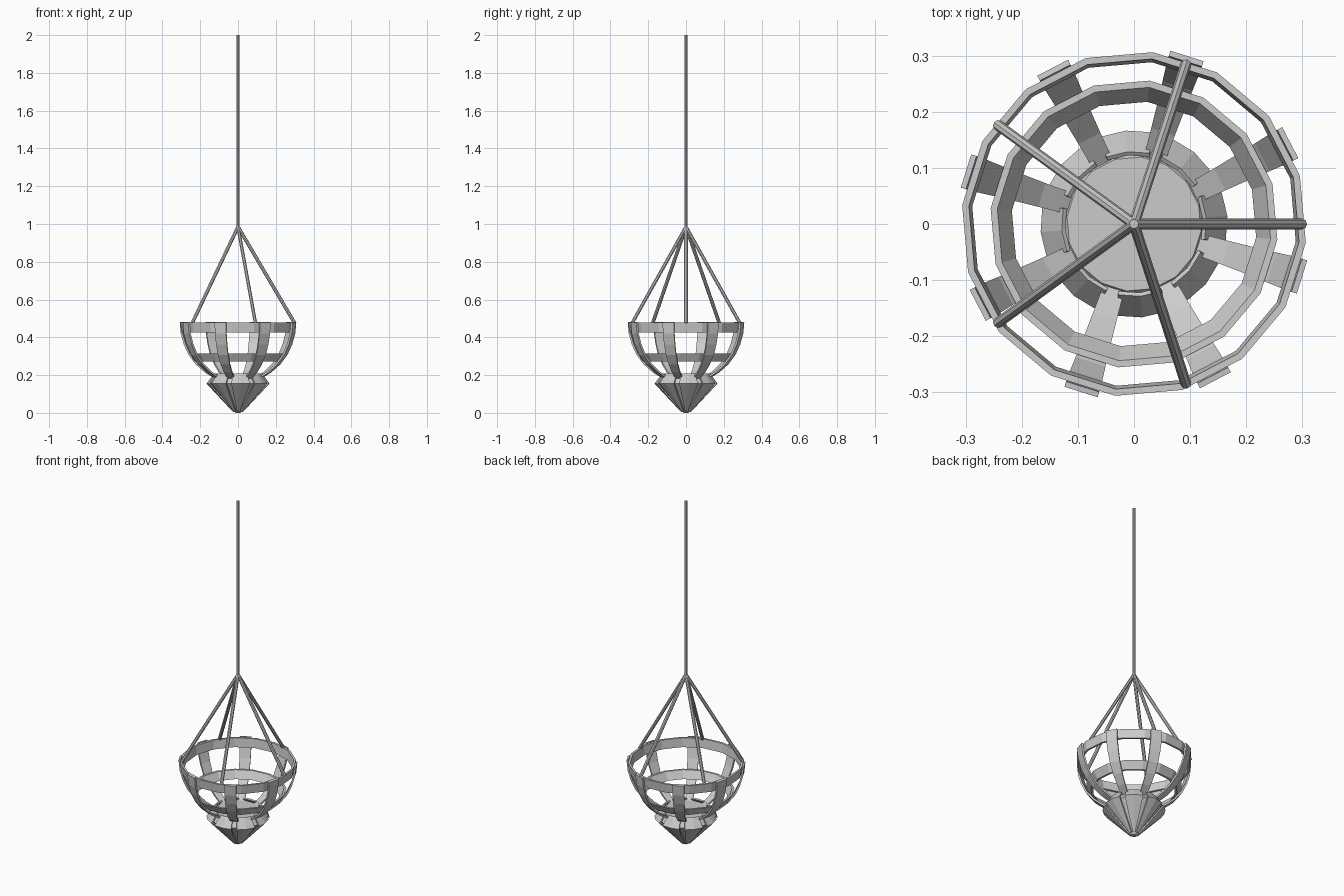
import bpy, bmesh
from math import sin, cos, radians
from mathutils import Vector

if "Cube" in bpy.data.objects:
    bpy.data.objects.remove(bpy.data.objects["Cube"])


def mesh_object(name, bm, thickness=0.0, offset=-1):
    bmesh.ops.recalc_face_normals(bm, faces=bm.faces)
    me = bpy.data.meshes.new(name)
    bm.to_mesh(me)
    bm.free()
    ob = bpy.data.objects.new(name, me)
    bpy.context.collection.objects.link(ob)
    if thickness:
        mod = ob.modifiers.new("thickness", 'SOLIDIFY')
        mod.thickness = thickness
        mod.offset = offset
    return ob


def grid(bm, rows, closed=False):
    vs = [[bm.verts.new(p) for p in row] for row in rows]
    n = len(rows[0])
    for a, b in zip(vs, vs[1:]):
        for i in range(n if closed else n - 1):
            j = (i + 1) % n
            bm.faces.new((a[i], a[j], b[j], b[i]))
    return vs


def lathe_rows(profile, angles):
    return [[(r * cos(radians(a)), r * sin(radians(a)), z) for a in angles]
            for r, z in profile]


def rod(name, a, b, radius, sides=8):
    a, b = Vector(a), Vector(b)
    bm = bmesh.new()
    bmesh.ops.create_cone(bm, cap_ends=True, segments=sides, radius1=radius,
                          radius2=radius, depth=(b - a).length)
    ob = mesh_object(name, bm)
    ob.location = (a + b) / 2
    ob.rotation_euler = (b - a).to_track_quat('Z', 'Y').to_euler()
    return ob


RING = [16.25 + 22.5 * i for i in range(16)]

# Hanging rod and five stays
rod("hanging_rod", (0, 0, 0.975), (0, 0, 2), 0.0085)
for i in range(5):
    a = radians(72 * i)
    rod(f"stay_{i + 1}", (0.3 * cos(a), 0.3 * sin(a), 0.475), (0, 0, 0.985), 0.0095)

# Hoops: closed bands with thickness, faces lined up with the straps
for name, outer in (("upper_hoop", [(0.308, 0.478), (0.302, 0.426)]),
                    ("lower_hoop", [(0.257, 0.315), (0.231, 0.272)])):
    bm = bmesh.new()
    (r1, z1), (r2, z2) = outer
    t = 0.012
    loop = [(r1, z1), (r2, z2), (r2 - t, z2), (r1 - t, z1), (r1, z1)]
    grid(bm, lathe_rows(loop, RING), closed=True)
    bmesh.ops.remove_doubles(bm, verts=bm.verts, dist=1e-5)
    mesh_object(name, bm)

# Eight curved straps: (radius, height, half width)
strap = [(0.309, 0.48, 0.031), (0.303, 0.42, 0.031), (0.287, 0.365, 0.030),
         (0.262, 0.31, 0.028), (0.223, 0.26, 0.025), (0.175, 0.218, 0.022),
         (0.115, 0.182, 0.019)]
for i in range(8):
    a = radians(27.5 + 45 * i)
    out, side = Vector((cos(a), sin(a), 0)), Vector((-sin(a), cos(a), 0))
    bm = bmesh.new()
    grid(bm, [[out * r - side * w + Vector((0, 0, z)),
               out * r + side * w + Vector((0, 0, z))] for r, z, w in strap])
    mesh_object(f"strap_{i + 1}", bm, 0.010, 0)

# Eight petals around the lower finial: (radius, height, half angle)
petal = [(0.024, 0.008, 15), (0.163, 0.155, 17.5), (0.126, 0.205, 17.5)]
for i in range(8):
    c = 5 + 45 * i
    bm = bmesh.new()
    rows = [lathe_rows([(r, z)], [c - h, c, c + h])[0] for r, z, h in petal]
    grid(bm, rows)
    mesh_object(f"petal_{i + 1}", bm, 0.008, 0)

# Inner finial body closed by a flat disc
bm = bmesh.new()
vs = grid(bm, lathe_rows([(0.012, 0.0), (0.148, 0.155), (0.12, 0.195)], RING), closed=True)
bm.faces.new(vs[0])
bm.faces.new(vs[-1])
mesh_object("finial_body", bm)
